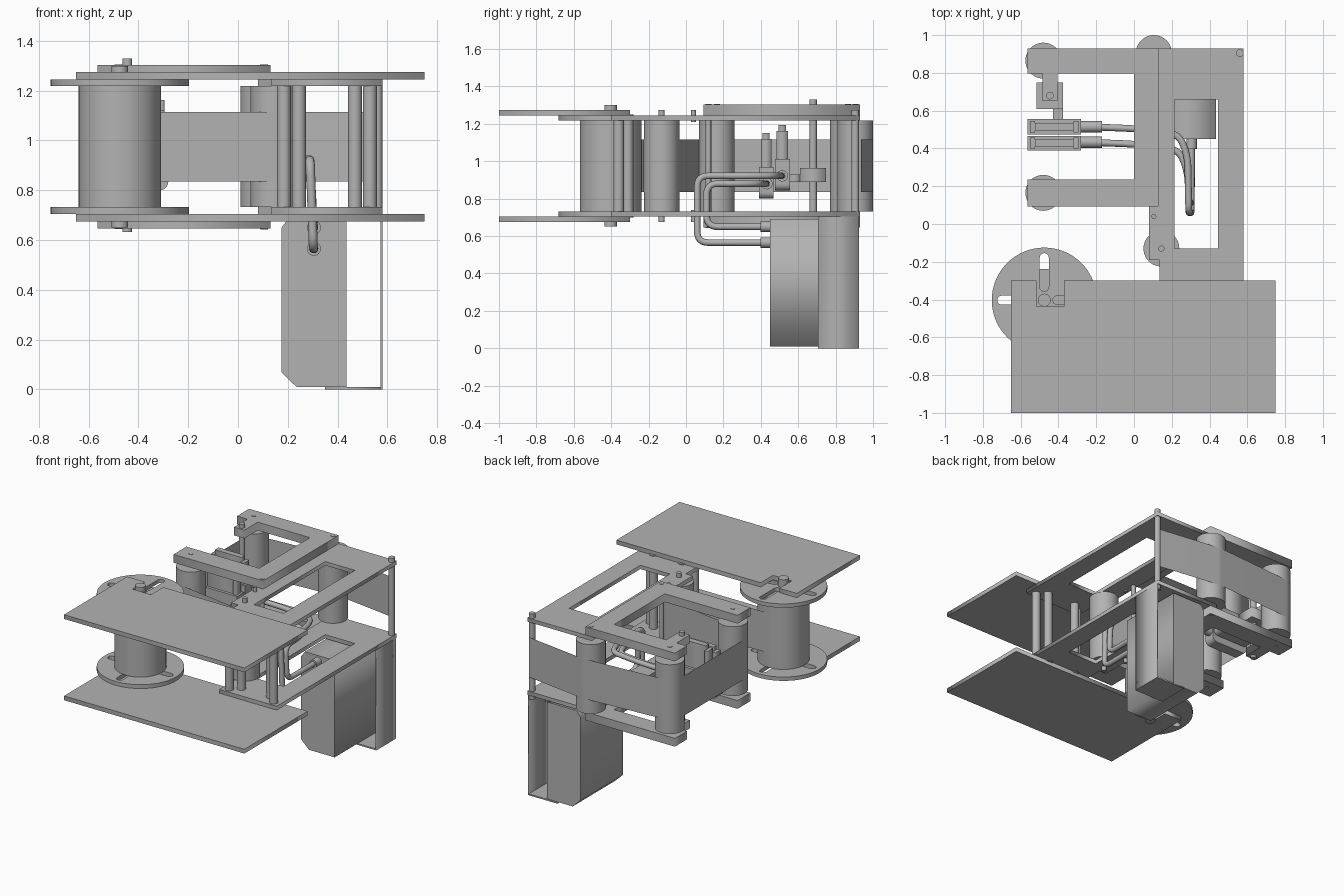
import bpy
from math import radians, cos, sin, pi
from mathutils import Vector

cube = bpy.data.objects.get("Cube")
if cube:
    bpy.data.objects.remove(cube, do_unlink=True)

grey = bpy.data.materials.new("plain grey")
grey.use_nodes = True
grey.diffuse_color = (0.45, 0.45, 0.45, 1)
grey.node_tree.nodes["Principled BSDF"].inputs["Base Color"].default_value = (0.45, 0.45, 0.45, 1)

MID = 0.975  # height of the mirror plane between upper and lower plates


def finish(ob, name, smooth=False):
    ob.name = name
    bpy.ops.object.select_all(action='DESELECT')
    ob.select_set(True)
    bpy.context.view_layer.objects.active = ob
    if ob.type == 'CURVE':
        bpy.ops.object.convert(target='MESH')
        ob = bpy.context.view_layer.objects.active
        ob.name = name
    ob.data.materials.clear()
    ob.data.materials.append(grey)
    if smooth:
        bpy.ops.object.shade_smooth_by_angle(angle=radians(40))
    return ob


def curve(name, loops, dims='2D', cyclic=True):
    cu = bpy.data.curves.new(name, 'CURVE')
    cu.dimensions = dims
    for pts in loops:
        sp = cu.splines.new('POLY')
        sp.points.add(len(pts) - 1)
        for p, co in zip(sp.points, pts):
            p.co = (*co, 1) if len(co) == 3 else (*co, 0, 1)
        sp.use_cyclic_u = cyclic
    ob = bpy.data.objects.new(name, cu)
    bpy.context.collection.objects.link(ob)
    return ob


def plate(name, loops, z0, z1, smooth=False):
    """Flat outline with holes, raised from z0 to z1."""
    ob = curve(name, loops)
    ob.data.fill_mode = 'BOTH'
    ob.data.extrude = (z1 - z0) / 2
    ob.location.z = (z0 + z1) / 2
    return finish(ob, name, smooth)


def plate_pair(name, loops, z0, z1, smooth=False):
    plate("upper_" + name, loops, z0, z1, smooth)
    plate("lower_" + name, loops, 2 * MID - z1, 2 * MID - z0, smooth)


def side_profile(name, outline, y0, y1, smooth=False):
    """Outline in x and z, carried from y0 to y1."""
    ob = curve(name, [outline])
    ob.data.fill_mode = 'BOTH'
    ob.data.extrude = (y1 - y0) / 2
    ob.rotation_euler.x = pi / 2
    ob.location.y = (y0 + y1) / 2
    return finish(ob, name, smooth)


def rect(x0, x1, y0, y1):
    return [(x0, y0), (x1, y0), (x1, y1), (x0, y1)]


def box(name, x0, x1, y0, y1, z0, z1):
    return plate(name, [rect(x0, x1, y0, y1)], z0, z1)


def rod(name, a, b, r, sides=32):
    a, b = Vector(a), Vector(b)
    bpy.ops.mesh.primitive_cylinder_add(vertices=sides, radius=r, depth=(b - a).length,
                                        location=(a + b) / 2)
    ob = bpy.context.object
    ob.rotation_euler = (b - a).to_track_quat('Z', 'Y').to_euler()
    return finish(ob, name, True)


def upright(name, xy, z0, z1, r, sides=32):
    return rod(name, (*xy, z0), (*xy, z1), r, sides)


def arc(c, r, a0, a1, n=24):
    return [(c[0] + r * cos(radians(a0 + (a1 - a0) * i / n)),
             c[1] + r * sin(radians(a0 + (a1 - a0) * i / n))) for i in range(n + 1)]


def rounded(path, r, n=6):
    """Round the inner corners of a path."""
    pts = [Vector(p) for p in path]
    out = [pts[0]]
    for a, b, c in zip(pts, pts[1:], pts[2:]):
        p = b + (a - b).normalized() * min(r, (a - b).length * 0.48)
        q = b + (c - b).normalized() * min(r, (c - b).length * 0.48)
        out += [p.lerp(b, i / n).lerp(b.lerp(q, i / n), i / n) for i in range(n + 1)]
    return [tuple(p) for p in out + [pts[-1]]]


# Front plates with a notch for the reel shaft
front = [(-0.65, -1), (0.75, -1), (0.75, -0.3), (-0.37, -0.3), (-0.37, -0.436),
         (-0.515, -0.436), (-0.515, -0.3), (-0.65, -0.3)]
plate_pair("front_plate", [front], 1.245, 1.275)

# Main frames with a long window
frame = [(0.135, -0.4), (0.58, -0.4), (0.58, 0.93), (0.08, 0.93), (0.08, -0.19), (0.135, -0.19)]
plate_pair("main_frame", [frame, rect(0.215, 0.445, -0.13, 0.66)], 1.218, 1.245)

# C-shaped side frames with a tab for the swivel rod
c_frame = [(0.13, 0.093), (0.13, 0.93), (-0.565, 0.93), (-0.565, 0.797), (-0.485, 0.797),
           (-0.485, 0.65), (-0.405, 0.65), (-0.405, 0.797), (0, 0.797), (0, 0.235),
           (-0.565, 0.235), (-0.565, 0.093)]
plate_pair("c_frame", [c_frame], 1.245, 1.303)

# Reel: core, slotted flanges and shaft
reel = (-0.475, -0.403)
slots = []
for turn in (0, 90, 180, 270):
    d = Vector((cos(radians(turn)), sin(radians(turn))))
    ctr = Vector(reel)
    slots.append(arc(ctr + d * 0.225, 0.024, turn - 90, turn + 90, 8)
                 + arc(ctr + d * 0.07, 0.024, turn + 90, turn + 270, 8))
plate_pair("reel_flange", [arc(reel, 0.278, 0, 355, 71)] + slots, 1.218, 1.245, True)
upright("reel_core", reel, 0.732, 1.218, 0.165, 64)
upright("reel_shaft", reel, 0.65, 1.3, 0.034)

# Rollers and their pins
rollers = {"back_roller": (0.105, 0.905), "side_back_roller": (-0.48, 0.865),
           "side_front_roller": (-0.48, 0.165), "inner_roller": (0.145, -0.13)}
for name, xy in rollers.items():
    top = 1.275 if name == "inner_roller" else 1.306
    upright(name, xy, 0.732, 1.218, 0.095, 48)
    upright(name + "_pin", xy, 2 * MID - top, top, 0.016)
for z0, z1 in ((1.21, 1.275), (0.675, 0.74)):
    upright("stop_pin", (0.105, 0.04), z0, z1, 0.013)
upright("frame_pin", (0.105, 0.12), 0.643, 1.306, 0.015)

# Spacer rods
for xy in ((0.47, -0.31), (0.53, -0.36), (0.245, -0.31), (0.185, -0.36)):
    upright("front_spacer", xy, 0.7, 1.25, 0.028)
upright("back_spacer", (0.56, 0.905), 0.675, 1.275, 0.02)
upright("swivel_rod", (-0.445, 0.68), 0.632, 1.33, 0.02)

# Thin web running from the back spacer over the rollers to the reel
R = 0.096
path = [(0.562, 0.935)]
path += arc(rollers["back_roller"], R, 82, 94, 4)
path += arc(rollers["side_back_roller"], R, 94, 180)
path += arc(rollers["side_front_roller"], R, 180, 261)
path += arc(rollers["inner_roller"], R, 81, -90)
path += arc(reel, 0.167, 91, 110, 4)
web = curve("web", [path], cyclic=False)
web.data.fill_mode = 'NONE'
web.data.extrude = 0.14
web.location.z = MID
finish(web, "web", True)

# Cleaning heads on a bracket
for y0, y1, z in ((0.39, 0.467, 0.80), (0.475, 0.555, 0.843)):
    low = arc((-0.315, z + 0.035), 0.035, -90, 0, 6) + [(-0.28, z + 0.17), (-0.565, z + 0.17)]
    low += arc((-0.53, z + 0.035), 0.035, 180, 270, 6)
    side_profile("head_body", low, y0, y1, True)
    box("head_pad", -0.525, -0.32, y0 + 0.02, y1 - 0.02, z + 0.16, z + 0.35)
    for x in (-0.55, -0.32):
        box("head_cheek", x, x + 0.025, y0 + 0.01, y1 - 0.01, z + 0.16, z + 0.32)
box("swivel_block", -0.515, -0.375, 0.61, 0.748, 0.89, 0.965)
box("swivel_arm", -0.43, -0.375, 0.55, 0.612, 0.89, 0.93)

# Supply box with bevelled edges, and its side and bottom guard
supply = [(0.235, 0.01), (0.435, 0.01), (0.435, 0.69), (0.205, 0.69), (0.175, 0.65), (0.175, 0.068)]
side_profile("supply_box", supply, 0.45, 0.92)
box("guard_side", 0.572, 0.58, 0.705, 0.925, 0, 0.705)
box("guard_bottom", 0.35, 0.58, 0.705, 0.925, 0, 0.01)

# Hoses from the cleaning heads to the supply box
for y, z, front_y, low_z in ((0.433, 0.88, 0.11, 0.65), (0.515, 0.922, 0.06, 0.565)):
    route = [(-0.25, y, z), (0, y - 0.01, z), (0.24, y - 0.04, z), (0.285, y - 0.16, z),
             (0.29, front_y, z), (0.303, front_y, low_z), (0.305, 0.45, low_z)]
    hose = curve("hose", [rounded(route, 0.06)], '3D', False)
    hose.data.bevel_depth = 0.018
    hose.data.bevel_resolution = 3
    finish(hose, "hose", True)
    rod("head_nozzle", (-0.28, y, z), (-0.17, y, z), 0.03)
    rod("box_nozzle", (0.305, 0.397, low_z), (0.305, 0.452, low_z), 0.028)
